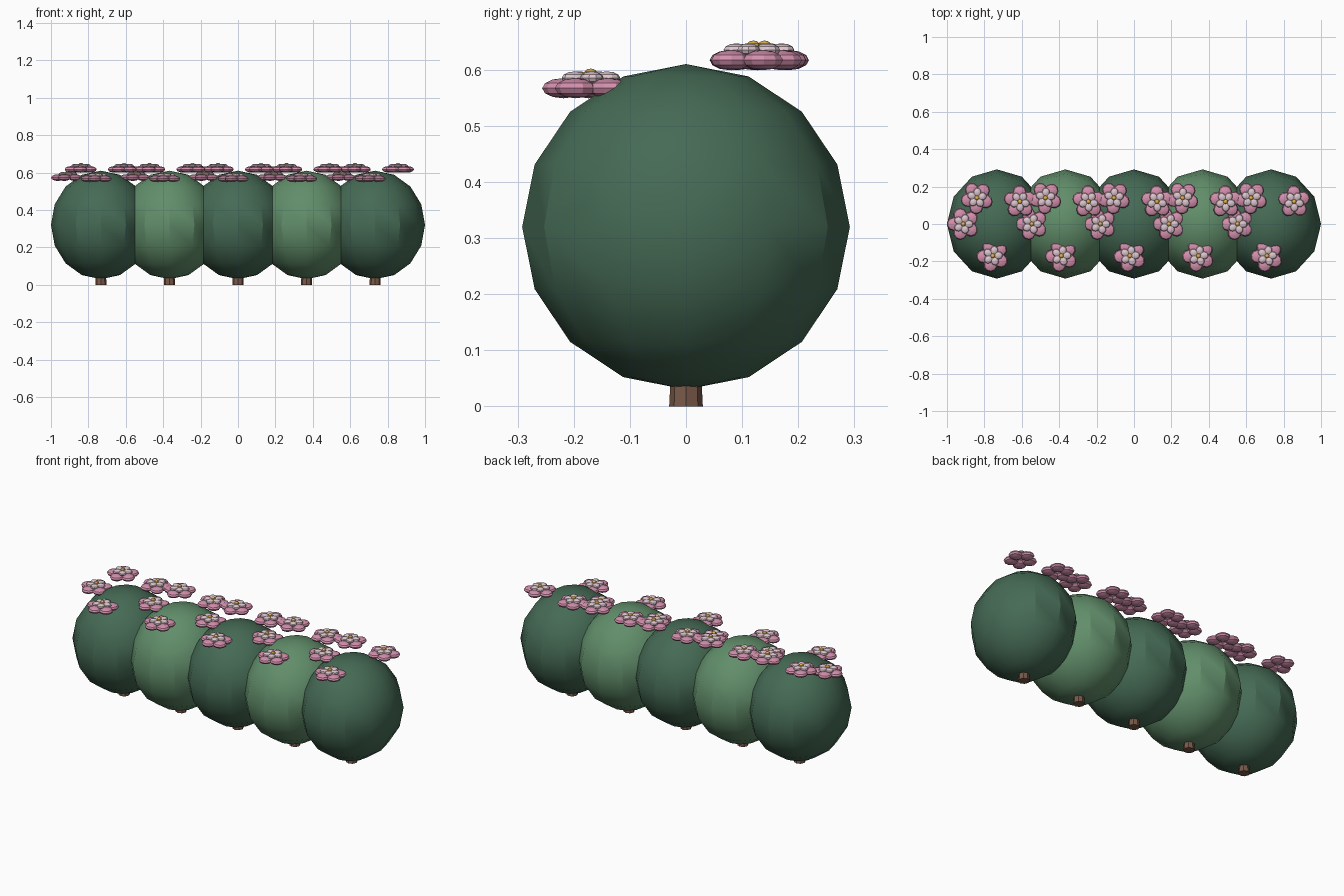
import bpy, bmesh
from math import cos, sin, radians, tau
from mathutils import Matrix, Vector

cube = bpy.data.objects.get("Cube")
if cube:
    bpy.data.objects.remove(cube, do_unlink=True)


def material(name, rgb):
    m = bpy.data.materials.new(name)
    m.use_nodes = True
    m.diffuse_color = (*rgb, 1)
    m.node_tree.nodes["Principled BSDF"].inputs["Base Color"].default_value = (*rgb, 1)
    return m


dark_leaf = material("dark green leaf", (0.06, 0.145, 0.09))
light_leaf = material("light green leaf", (0.12, 0.27, 0.145))
bark = material("brown bark", (0.19, 0.10, 0.065))
pink = material("pink petal", (0.66, 0.28, 0.42))
pale = material("pale pink petal", (0.72, 0.56, 0.61))
gold = material("golden centre", (0.75, 0.46, 0.08))


def finish(bm, name, mats, location):
    mesh = bpy.data.meshes.new(name)
    bm.to_mesh(mesh)
    bm.free()
    for m in mats:
        mesh.materials.append(m)
    ob = bpy.data.objects.new(name, mesh)
    ob.location = location
    bpy.context.collection.objects.link(ob)
    bpy.ops.object.select_all(action="DESELECT")
    ob.select_set(True)
    bpy.context.view_layer.objects.active = ob
    bpy.ops.object.shade_smooth_by_angle(angle=radians(30))
    return ob


def ball(bm, centre, radii, segments, rings, slot=0, turn=0):
    """Scaled sphere turned about z, with its faces in one material slot."""
    matrix = (Matrix.Translation(centre) @ Matrix.Rotation(turn, 4, "Z")
              @ Matrix.Diagonal((*radii, 1)))
    made = bmesh.ops.create_uvsphere(bm, u_segments=segments, v_segments=rings,
                                     radius=1, matrix=matrix)
    for face in {f for v in made["verts"] for f in v.link_faces}:
        face.material_index = slot


def flower(name, location, turn):
    bm = bmesh.new()
    # Two layers of five petals: reach, radii, height, slot, offset
    layers = ((0.05, (0.038, 0.037, 0.018), 0, 0, 0),
              (0.03, (0.024, 0.021, 0.012), 0.018, 1, tau / 10))
    for reach, radii, height, slot, offset in layers:
        for k in range(5):
            a = turn + offset + k * tau / 5
            ball(bm, Vector((reach * cos(a), reach * sin(a), height)),
                 radii, 10, 6, slot, a)
    # Central button
    ball(bm, Vector((0, 0, 0.024)), (0.013, 0.013, 0.011), 8, 6, 2)
    finish(bm, name, (pink, pale, gold), location)


# Flowers on each bush: x offset, y, z, turn in degrees
blooms = ((-0.107, 0.14, 0.617, 50), (-0.18, 0.0, 0.573, 36),
          (-0.022, -0.17, 0.567, 40), (0.123, 0.12, 0.617, 20))

for i in range(5):
    x = (i - 2) * 0.3665

    # Rounded bush
    bm = bmesh.new()
    ball(bm, Vector((0, 0, 0)), (0.267, 0.292, 0.29), 12, 8)
    finish(bm, f"bush_{i + 1}", [light_leaf if i % 2 else dark_leaf], (x, 0, 0.32))

    # Short trunk
    bm = bmesh.new()
    bmesh.ops.create_cone(bm, cap_ends=True, segments=8, radius1=0.03,
                          radius2=0.026, depth=0.08)
    finish(bm, f"trunk_{i + 1}", [bark], (x, 0, 0.04))

    for k, (dx, y, z, turn) in enumerate(blooms):
        flower(f"flower_{i + 1}_{k + 1}", (x + dx, y, z), radians(turn))
